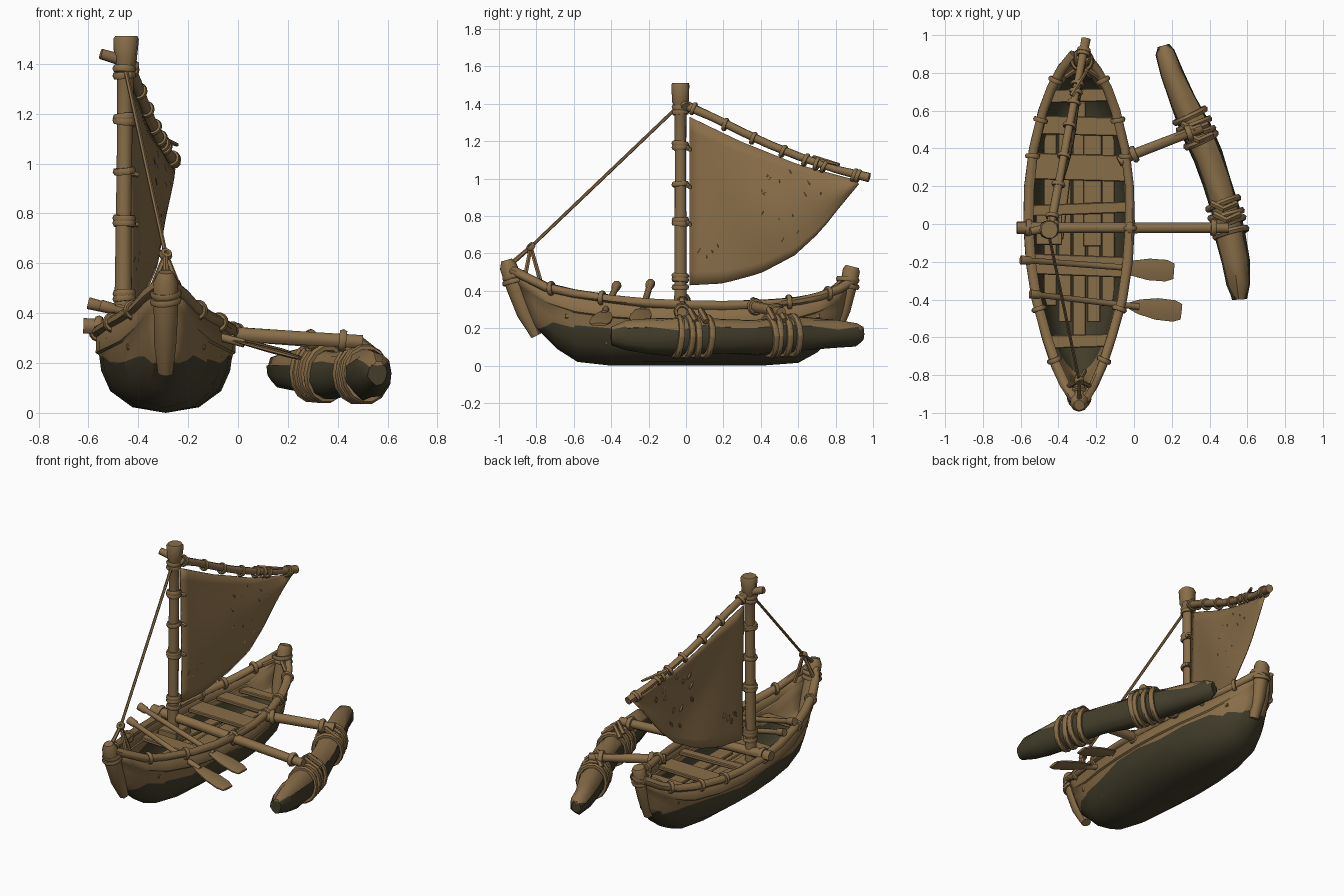
import bpy, bmesh, math, random
from mathutils import Vector, Matrix

random.seed(4)
cube = bpy.data.objects.get("Cube")
if cube:
    bpy.data.objects.remove(cube, do_unlink=True)


def material(name, rgb):
    m = bpy.data.materials.new(name)
    m.use_nodes = True
    m.diffuse_color = (*rgb, 1)
    m.node_tree.nodes["Principled BSDF"].inputs["Base Color"].default_value = (*rgb, 1)
    return m


WOOD = material("weathered tan", (0.25, 0.155, 0.066))
DARK = material("dark olive underside", (0.055, 0.047, 0.024))


def finish(bm, name, angle=48):
    bmesh.ops.recalc_face_normals(bm, faces=bm.faces)
    me = bpy.data.meshes.new(name)
    bm.to_mesh(me)
    bm.free()
    me.materials.append(WOOD)
    me.materials.append(DARK)
    ob = bpy.data.objects.new(name, me)
    bpy.context.collection.objects.link(ob)
    bpy.ops.object.select_all(action='DESELECT')
    ob.select_set(True)
    bpy.context.view_layer.objects.active = ob
    bpy.ops.object.shade_smooth_by_angle(angle=math.radians(angle))
    return ob


def loft(bm, rows, closed=False):
    grid = [[bm.verts.new(p) for p in row] for row in rows]
    n = len(grid[0])
    for a, b in zip(grid, grid[1:]):
        for i in range(n if closed else n - 1):
            j = (i + 1) % n
            bm.faces.new((a[i], a[j], b[j], b[i]))
    if closed:
        bm.faces.new(grid[0])
        bm.faces.new(grid[-1])
    return grid


def darken_below(bm, z, wobble):
    # cut at the waterline, make the cut ragged, colour faces under it
    cut = bmesh.ops.bisect_plane(bm, geom=bm.verts[:] + bm.edges[:] + bm.faces[:],
                                 plane_co=(0, 0, z), plane_no=(0, 0, 1))["geom_cut"]
    for f in bm.faces:
        f.material_index = int(f.calc_center_median().z < z)
    for v in cut:
        if isinstance(v, bmesh.types.BMVert):
            v.co.z += random.uniform(-wobble, wobble)


def tube(name, pts, radii, sides=8, tall=1.0, rough=0.0, waterline=None):
    pts = [Vector(p) for p in pts]
    if not isinstance(radii, (list, tuple)):
        radii = [radii] * len(pts)
    along = (pts[-1] - pts[0]).normalized()
    ref = Vector((1, 0, 0)) if abs(along.z) > 0.8 else Vector((0, 0, 1))
    rows = []
    for i, p in enumerate(pts):
        t = (pts[min(i + 1, len(pts) - 1)] - pts[max(i - 1, 0)]).normalized()
        u = t.cross(ref).normalized()
        v = u.cross(t)
        row = []
        for k in range(sides):
            a = math.tau * (k + 0.5) / sides
            r = radii[i] * (1 + random.uniform(-rough, rough))
            row.append(p + u * r * math.cos(a) + v * r * tall * math.sin(a))
        rows.append(row)
    bm = bmesh.new()
    loft(bm, rows, True)
    if waterline:
        darken_below(bm, waterline, 0.018)
    return finish(bm, name)


def ring(name, centre, axis, big, small=0.011, tall=1.0):
    # lashing: a slightly tilted loop of rope round an axis
    axis = Vector(axis).normalized() + Vector([random.uniform(-0.12, 0.12) for _ in range(3)])
    rot = axis.to_track_quat('Z', 'Y').to_matrix().to_4x4()
    bm = bmesh.new()
    rows = []
    for i in range(15):
        a = math.tau * i / 14
        c, s = math.cos(a), math.sin(a)
        rows.append([((big + small * math.cos(b)) * c, (big + small * math.cos(b)) * s,
                      1.3 * small * math.sin(b)) for b in (math.tau * k / 6 for k in range(6))])
    loft(bm, rows, True)
    bmesh.ops.transform(bm, verts=bm.verts, matrix=Matrix.Diagonal((1, 1, tall, 1)) @ rot)
    bmesh.ops.translate(bm, verts=bm.verts, vec=centre)
    return finish(bm, name)


def box(name, centre, size, turn=0.0):
    bm = bmesh.new()
    bmesh.ops.create_cube(bm, size=1, matrix=Matrix.Translation(centre)
                          @ Matrix.Rotation(turn, 4, 'Z') @ Matrix.Diagonal((*size, 1)))
    bmesh.ops.bevel(bm, geom=bm.edges[:], offset=0.005, segments=1, affect='EDGES')
    return finish(bm, name, 30)


def interp(table, x):
    for (a, p), (b, q) in zip(table, table[1:]):
        if x <= b:
            return p + (q - p) * max(0, (x - a) / (b - a))
    return table[-1][1]


# Hull: stations of (y, half width, keel height, sheer height, end rake)
CX = -0.29
stations = [(-0.93, .035, .24, .51, .09), (-0.85, .085, .17, .47, .08), (-0.75, .13, .09, .42, .06),
            (-0.6, .18, .02, .385, .02), (-0.4, .235, 0, .355, 0), (-0.2, .265, 0, .335, 0),
            (0, .278, 0, .325, 0), (.2, .273, 0, .322, 0), (.4, .25, 0, .328, 0),
            (.6, .2, .015, .345, 0), (.72, .155, .07, .37, -.02), (.82, .1, .15, .41, -.04),
            (.9, .035, .24, .46, -.06)]
half = [(1, 1), (1.01, .74), (.97, .72), (.93, .52), (.8, .27), (.48, .07)]
section = half + [(0, 0)] + [(-x, t) for x, t in reversed(half)]
bm = bmesh.new()
loft(bm, [[(CX + x * w, y + rake * (1 - t), k + (s - k) * t) for x, t in section]
          for y, w, k, s, rake in stations])
darken_below(bm, 0.215, 0.02)
hull = finish(bm, "hull", 30)
shell = hull.modifiers.new("planking", 'SOLIDIFY')
shell.thickness = 0.022
shell.offset = -1

width = [(s[0], s[1]) for s in stations]
sheer = [(s[0], s[3]) for s in stations]
for side, word in ((1, "left"), (-1, "right")):
    rim = [(CX + side * (w - .008), y, s) for y, w, k, s, r in stations]
    tube(word + "_gunwale", rim, 0.027, 8, 0.9, 0.1)
    for y in (-0.72, -0.45, -0.02, 0.36, 0.55, 0.76):
        slope = (interp(width, y + .05) - interp(width, y - .05)) * side
        ring(word + "_gunwale_lashing", (CX + side * (interp(width, y) - .008), y, interp(sheer, y)),
             (slope, 0.1, 0), 0.03)

# Stem and stern posts
tube("bow_post", [(CX, -.80, .16), (CX, -.86, .28), (CX, -.91, .42), (CX, -.95, .53), (CX, -.96, .565)],
     [.03, .045, .05, .048, .03], 9, 1, .06)
tube("stern_post", [(-.28, .80, .18), (-.28, .84, .3), (-.275, .87, .42), (-.27, .885, .51), (-.27, .89, .53)],
     [.03, .042, .046, .048, .035], 9, 1, .06)
for z in (.43, .46):
    ring("stern_lashing", (-.275, .865, z), (0, .2, 1), .053)
    ring("bow_lashing", (CX, -.92, z + .02), (0, -.35, 1), .054)

# Floor planks, ribs and seats
for i in range(5):
    x = (i - 2) * 0.077
    length = 1.25 - abs(i - 2) * 0.17
    box("floor_plank", (CX + x, 0.02, 0.12 + random.uniform(0, .01)), (0.07, length, 0.02))
for y, depth in ((-0.62, .07), (-0.22, .11), (0.08, .06), (0.3, .14), (0.52, .1), (0.68, .07)):
    box("seat", (CX, y, 0.265), (2 * interp(width, y) - .03, depth, 0.025), random.uniform(-.04, .04))
box("centre_plank", (-.22, .18, .24), (.1, .6, .02))
box("side_plank", (-.39, .12, .22), (.08, .4, .02), -.12)
box("mast_step", (-.45, -.03, .25), (.14, .16, .06))

# Mast, with lashings
tube("mast", [(-.46, -.03, .14), (-.46, -.03, .5), (-.458, -.03, .8), (-.455, -.03, 1.1), (-.452, -.03, 1.38),
              (-.45, -.03, 1.41), (-.447, -.03, 1.5), (-.447, -.03, 1.512)],
     [.036, .033, .032, .03, .034, .045, .052, .045], 10, 1, .05)
for z in (.42, .46, .48, .76, .78, .97, 1.17, 1.185, 1.355, 1.38):
    ring("mast_lashing", (-.456, -.03, z), (0, 0, 1), .036, .012)
for z in (.77, .97, 1.17):
    tube("lashing_knot", [(-.46, 0, z), (-.40, .02, z - .015)], [.016, .012], 6)
tube("mast_peg", [(-.55, -.04, 1.44), (-.45, -.02, 1.41), (-.41, 0, 1.385)], [.022, .026, .024])

# Yard along the top of the sail
yard_z = [(0, 1.40), (.15, 1.325), (.3, 1.25), (.45, 1.18), (.6, 1.12), (.8, 1.05), (1, 1.0)]


def yard(y):
    return Vector((-.44 + .19 * y, y, interp(yard_z, y)))


tube("yard", [yard(y) for y in (-.02, .15, .3, .45, .6, .8, .98)], [.026, .024, .023, .023, .022, .022, .026], 8, 1, .06)
for y in (.04, .21, .36, .52, .64, .7, .74, .9, .92):
    ring("yard_lashing", yard(y) - Vector((0, 0, .006)), (.2, 1, -.4), .029, .009)
tube("yard_knot", [yard(.68) + Vector((-.02, 0, .02)), yard(.82) + Vector((.04, 0, .03))], [.015, .008], 6)

# Sail
top_z = [(.02, 1.33), (.3, 1.195), (.6, 1.075), (.92, .985)]
low_z = [(.02, .43), (.2, .44), (.4, .495), (.58, .59), (.72, .72), (.82, .85), (.92, .975)]


def sail_point(y, z):
    lo, hi = interp(low_z, y), interp(top_z, y)
    v = (z - lo) / max(hi - lo, .01)
    belly = .035 * math.sin(math.pi * min(1, max(0, v))) * math.sin(math.pi * y)
    return Vector((-.445 + .19 * y + belly + .004 * math.sin(14 * y + 5 * v), y, z))


bm = bmesh.new()
rows = []
for i in range(17):
    y = .02 + .9 * i / 16
    lo, hi = interp(low_z, y), interp(top_z, y)
    rows.append([sail_point(y, lo + (hi - lo) * j / 12) for j in range(13)])
loft(bm, rows)
sail = finish(bm, "sail")
sail.modifiers.new("cloth", 'SOLIDIFY').thickness = 0.008

# Stitches on the patched sail
for y, z in ((.08, .62), (.11, .58), (.14, .61), (.17, .64), (.45, 1.0), (.5, .98), (.42, .92), (.41, .82),
             (.5, .79), (.52, .68), (.6, .72), (.66, .97), (.64, .91), (.72, .92), (.57, .8), (.56, 1.03)):
    d = Vector((0, random.uniform(-.02, .02), .02))
    p = sail_point(y, z)
    tube("sail_stitch", [p - d, p, p + d], [.005, .011, .005], 6)

# Forestay tied down to the bow
knot = Vector((-.29, -.83, .635))
tube("forestay", [(-.45, -.06, 1.37), knot], .009, 6)
ring("forestay_knot", knot, (.2, -.7, .7), .016, .012)
for x, y, z in ((-.35, -.86, .48), (-.23, -.86, .48), (-.29, -.94, .54), (-.26, -.78, .46)):
    tube("stay_tail", [knot, (x, y, z)], [.011, .013], 6)
for x in (-.36, -.19):
    tube("stern_rope", [(x, .78, .41), (-.275, .84, .46)], .014, 6)

# Oars resting across the hull
for a, b in (((-.6, -.19, .44), (.21, -.25, .24)), ((-.55, -.37, .43), (.25, -.465, .22))):
    a, b = Vector(a), Vector(b)
    tube("oar_shaft", [a, a.lerp(b, .06), a.lerp(b, .07), a.lerp(b, .72)], [.026, .024, .017, .018])
    tube("oar_blade", [a.lerp(b, f) for f in (.66, .72, .84, .95, 1)], [.02, .042, .062, .062, .045], 8, .18)

# Outrigger beams
tube("front_beam", [(-.62, -.02, .35), (-.3, -.02, .335), (0, -.02, .315), (.5, -.02, .285)], [.034, .03, .03, .028], 8, 1, .05)
tube("rear_beam", [(-.08, .33, .32), (.0, .37, .315), (.36, .51, .285)], [.03, .03, .027], 8, 1, .05)
for c, axis in (((-.02, -.02, .315), (1, 0, 0)), ((-.56, -.02, .345), (1, 0, 0)), ((0, .37, .315), (1, .4, 0)),
                ((.42, -.02, .29), (1, 0, 0)), ((.29, .48, .29), (1, .4, 0))):
    ring("beam_lashing", c, axis, .034, .013)

# Float log, with ropes round it
path = [(.155, .945, .17), (.165, .91, .17), (.2, .8, .17), (.26, .65, .165), (.33, .5, .16), (.39, .36, .155),
        (.44, .22, .155), (.48, .08, .155), (.51, -.05, .155), (.54, -.2, .155), (.555, -.32, .16), (.56, -.4, .16)]
tube("float_log", path, [.03, .052, .062, .072, .08, .078, .076, .08, .082, .075, .065, .04],
     11, 1.22, .09, .2)
for i, shifts in ((4, (-.06, -.02, .03, .08)), (7, (-.13, -.08, -.03, .03))):
    p = Vector(path[i])
    t = (Vector(path[i + 1]) - Vector(path[i - 1])).normalized()
    for s in shifts:
        ring("float_lashing", p - t * s, t, .088, .014, 1.2)
    for s in (-.03, .03):
        q = p - t * s
        tube("beam_tie", [q + Vector((-.06, 0, .09)), q + Vector((0, -.03, .14)), q + Vector((.07, 0, .08))], .018, 6)
